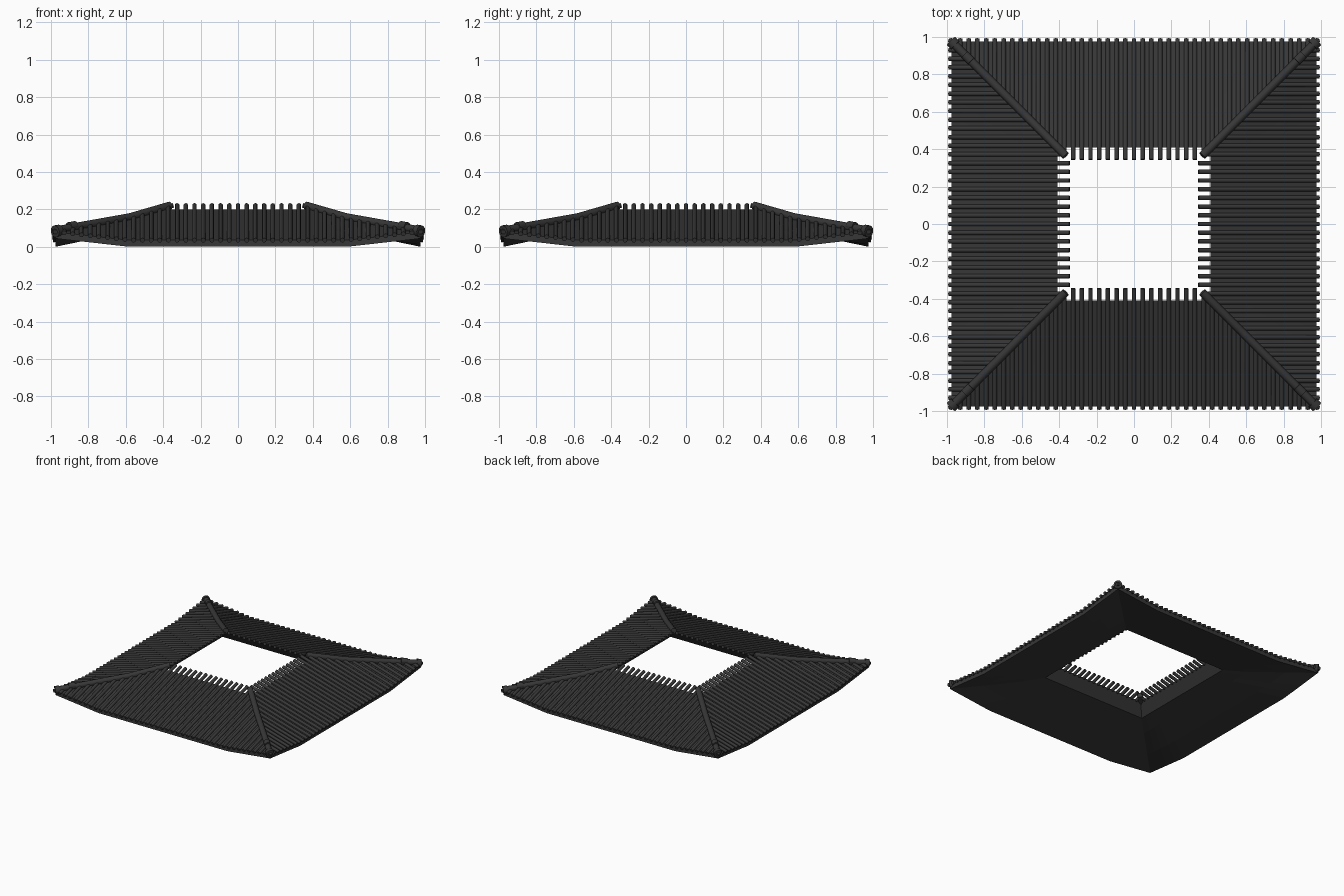
import bpy, bmesh, math
from mathutils import Vector, Matrix

cube = bpy.data.objects.get("Cube")
if cube:
    bpy.data.objects.remove(cube, do_unlink=True)

GREY = (0.038, 0.038, 0.038, 1)
mat = bpy.data.materials.new("dark grey tile")
mat.use_nodes = True
mat.diffuse_color = GREY
bsdf = mat.node_tree.nodes["Principled BSDF"]
bsdf.inputs["Base Color"].default_value = GREY
bsdf.inputs["Roughness"].default_value = 0.8

INNER, EAVE = 0.41, 0.975
PITCH = 0.0465


def lift(side):
    """Upturn of the roof towards its corners."""
    return 0.045 * max(0, (abs(side) - 0.58) / 0.4)


def top_z(d):
    return 0.035 + (EAVE - d) * 0.29


def under_z(d):
    return (EAVE - d) * 0.21


def finish(bm, name, smooth):
    bmesh.ops.recalc_face_normals(bm, faces=bm.faces)
    mesh = bpy.data.meshes.new(name)
    bm.to_mesh(mesh)
    bm.free()
    mesh.materials.append(mat)
    obj = bpy.data.objects.new(name, mesh)
    bpy.context.collection.objects.link(obj)
    if smooth:
        bpy.ops.object.select_all(action="DESELECT")
        obj.select_set(True)
        bpy.context.view_layer.objects.active = obj
        bpy.ops.object.shade_smooth_by_angle(angle=math.radians(50))


def rod(bm, a, b, radius, sides=10):
    """Capped cylinder between two points."""
    a, b = Vector(a), Vector(b)
    turn = (b - a).to_track_quat("Z", "Y").to_matrix().to_4x4()
    bmesh.ops.create_cone(bm, cap_ends=True, segments=sides, radius1=radius,
                          radius2=radius, depth=(b - a).length,
                          matrix=Matrix.Translation((a + b) / 2) @ turn)


def quarter(n):
    return Matrix.Rotation(n * math.pi / 2, 4, "Z")


# Roof deck: a closed cross-section swept round the four mitred slopes
profile = [(d, top_z(d)) for d in (INNER, 0.6, 0.8, EAVE)]
profile += [(d, under_z(d)) for d in (EAVE, 0.8, 0.6, 0.47)]
bm = bmesh.new()
rings = []
for n in range(4):
    for u in (-1, -0.9, -0.8, -0.7, -0.6, 0.6, 0.7, 0.8, 0.9):
        rings.append([bm.verts.new(quarter(n) @ Vector((u * d, -d, z + lift(u * d))))
                      for d, z in profile])
for i, ring in enumerate(rings):
    following = rings[(i + 1) % len(rings)]
    for j in range(len(profile)):
        k = (j + 1) % len(profile)
        bm.faces.new((ring[j], ring[k], following[k], following[j]))
finish(bm, "roof_deck", False)

# Tile rolls running down each slope, trimmed at the hips
for n, side in enumerate(("front", "left", "back", "right")):
    bm = bmesh.new()
    for k in range(-21, 22):
        x = k * PITCH
        ends = [Vector((x, -d, top_z(d) + 0.004 + lift(x)))
                for d in (max(0.345, abs(x)), 0.99)]
        rod(bm, quarter(n) @ ends[0], quarter(n) @ ends[1], 0.0125)
    finish(bm, side + "_tile_rolls", True)


# Hip ridges with stepped round end caps
def hip_point(d, rise=0.008):
    return Vector((d, -d, top_z(d) + lift(d) + rise))


for n, corner in enumerate(("front_left", "back_left", "back_right", "front_right")):
    bm = bmesh.new()
    q = quarter(n)
    for a, b in ((0.365, 0.58), (0.58, 0.975)):
        rod(bm, q @ hip_point(a), q @ hip_point(b), 0.022, 12)
    rod(bm, q @ hip_point(0.87, 0.016), q @ hip_point(0.905, 0.016), 0.024, 12)
    rod(bm, q @ hip_point(0.955, 0.004), q @ hip_point(0.978, 0.004), 0.032, 12)
    finish(bm, corner + "_hip_ridge", True)
